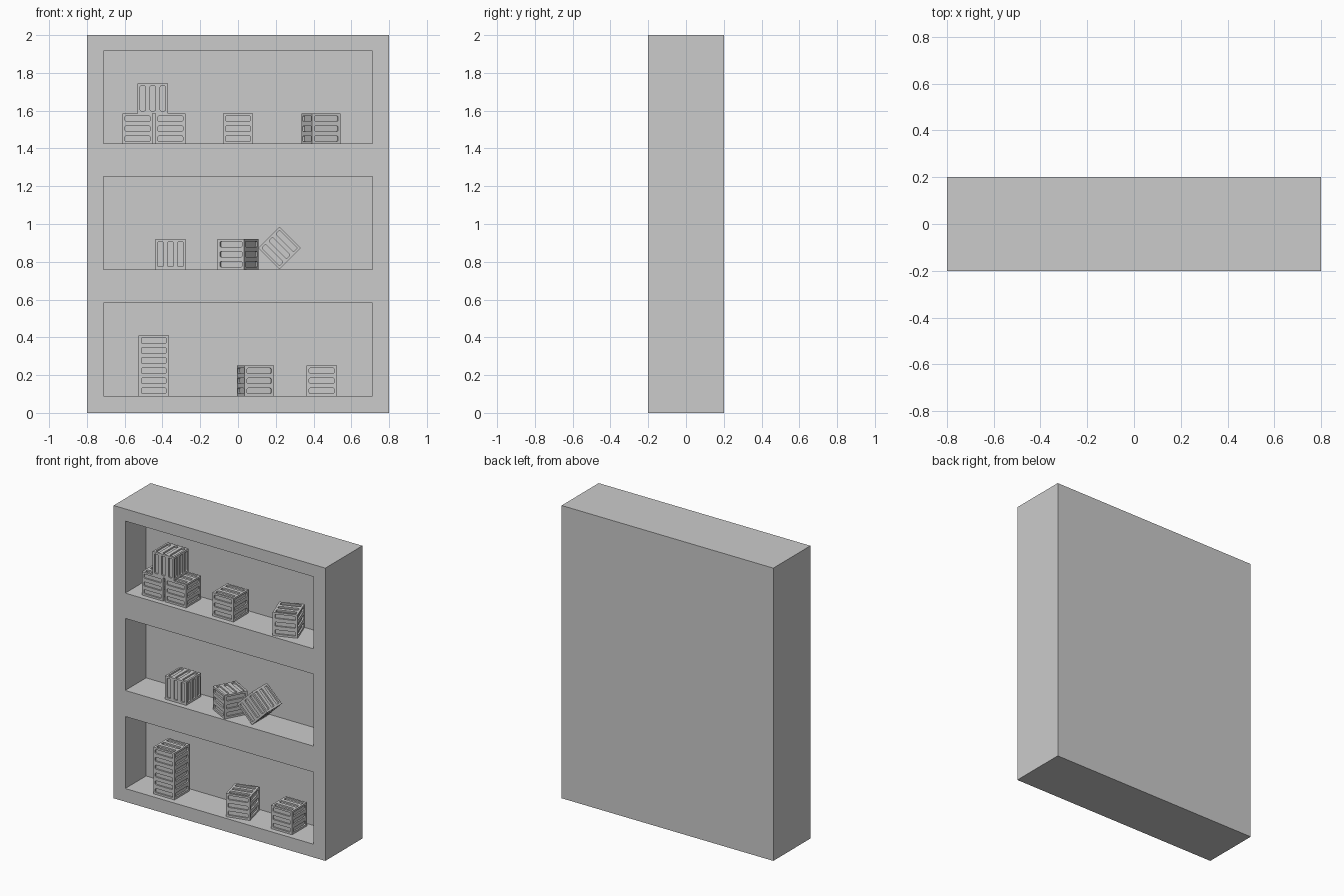
import bpy, bmesh, math
from mathutils import Matrix, Vector

if "Cube" in bpy.data.objects:
    bpy.data.objects.remove(bpy.data.objects["Cube"])

grey = bpy.data.materials.new("plain grey")
grey.diffuse_color = (0.6, 0.6, 0.6, 1)
grey.use_nodes = True
grey.node_tree.nodes["Principled BSDF"].inputs["Base Color"].default_value = grey.diffuse_color


def add_box(bm, size, matrix, corner=0.0):
    """Box of a given size; corner rounds the edges that run along local y."""
    part = bmesh.new()
    bmesh.ops.create_cube(part, size=1)
    bmesh.ops.scale(part, vec=size, verts=part.verts)
    if corner:
        edges = [e for e in part.edges
                 if abs((e.verts[0].co - e.verts[1].co).normalized().y) > 0.9]
        bmesh.ops.bevel(part, geom=edges, offset=corner, segments=3,
                        profile=0.5, affect='EDGES')
    part.transform(matrix)
    temp = bpy.data.meshes.new("temp")
    part.to_mesh(temp)
    part.free()
    bm.from_mesh(temp)
    bpy.data.meshes.remove(temp)


def make_object(name, bm):
    mesh = bpy.data.meshes.new(name)
    bm.to_mesh(mesh)
    bm.free()
    mesh.materials.append(grey)
    obj = bpy.data.objects.new(name, mesh)
    bpy.context.collection.objects.link(obj)
    return obj


def carve(obj, cutter):
    """Subtract the cutter, bake the result and remove the cutter."""
    mod = obj.modifiers.new("carve", 'BOOLEAN')
    mod.operation, mod.solver, mod.object = 'DIFFERENCE', 'EXACT', cutter
    deps = bpy.context.evaluated_depsgraph_get()
    mesh = bpy.data.meshes.new_from_object(obj.evaluated_get(deps))
    obj.modifiers.clear()
    obj.data = mesh
    bpy.data.objects.remove(cutter)


# Cabinet with three open compartments
SHELVES = (0.09, 0.76, 1.425)          # compartment floor heights
bm = bmesh.new()
add_box(bm, (1.6, 0.4, 2.0), Matrix.Translation((0, 0, 1)))
cabinet = make_object("cabinet", bm)
bm = bmesh.new()
for z in SHELVES:
    add_box(bm, (1.424, 0.425, 0.492), Matrix.Translation((0, -0.1875, z + 0.246)))
carve(cabinet, make_object("compartment_cutter", bm))

# Crate: cube with three rounded slots sunk into every face
S = 0.16
bm = bmesh.new()
add_box(bm, (S, S, S), Matrix())
crate = make_object("crate", bm)
bm = bmesh.new()
turns = [Matrix.Rotation(math.radians(a), 4, 'Z') for a in (0, 90, 180, 270)]
turns += [Matrix.Rotation(math.radians(a), 4, 'X') for a in (-90, 90)]
for turn in turns:
    for z in (-0.053, 0, 0.053):
        add_box(bm, (0.132, 0.02, 0.028),
                turn @ Matrix.Translation((0, -S / 2, z)), 0.006)
carve(crate, make_object("slot_cutter", bm))

# Crate placements: x, z of centre, roll about y, turn about z (degrees)
low, mid, top = (z + S / 2 for z in SHELVES)
PLACES = [
    (-0.446, low, 0, 0), (-0.446, low + S, 0, 0),
    (0.093, low, 0, 14), (0.443, low, 0, 0),
    (-0.357, mid, 90, 0), (0.0, mid, 0, -28), (0.22, 0.873, 45, 0),
    (-0.532, top, 0, 0), (-0.358, top, 0, 0), (-0.451, top + S, 90, 0),
    (0.0, top, 0, 0), (0.44, top, 0, 20),
]
for i, (x, z, roll, turn) in enumerate(PLACES):
    obj = crate if i == 0 else bpy.data.objects.new(f"crate_{i + 1}", crate.data)
    if i:
        bpy.context.collection.objects.link(obj)
    obj.location = Vector((x, -0.083, z))
    obj.rotation_euler = (0, math.radians(roll), math.radians(turn))
